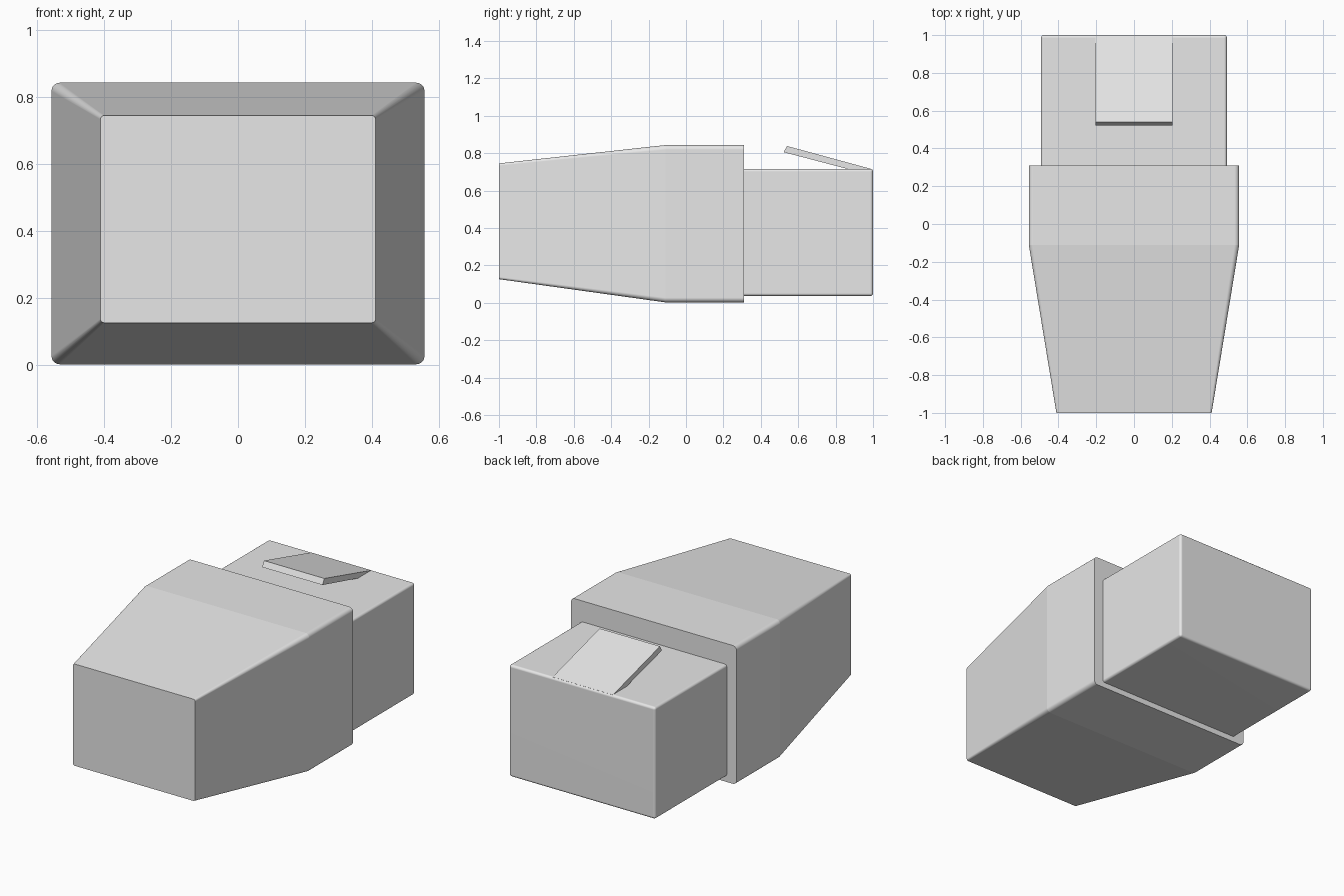
import bpy, bmesh, math

default_cube = bpy.data.objects.get("Cube")
if default_cube:
    bpy.data.objects.remove(default_cube, do_unlink=True)

# Single light grey plastic
grey = bpy.data.materials.new("light_grey")
grey.use_nodes = True
colour = (0.8, 0.8, 0.8, 1)
grey.diffuse_color = colour
grey.node_tree.nodes["Principled BSDF"].inputs["Base Color"].default_value = colour


def rounded_rect(y, half_w, z0, z1, r, steps=5):
    """Rounded rectangle across the model at depth y."""
    centres = [(half_w - r, z1 - r), (r - half_w, z1 - r),
               (r - half_w, z0 + r), (half_w - r, z0 + r)]
    pts = []
    for corner, (cx, cz) in enumerate(centres):
        for s in range(steps + 1):
            a = math.pi / 2 * (corner + s / steps)
            pts.append((cx + r * math.cos(a), y, cz + r * math.sin(a)))
    return pts


def loft(name, sections, smooth=True):
    """Skin a list of matching sections, with sharp rings and closed ends."""
    bm = bmesh.new()
    rings = [[bm.verts.new(p) for p in sec] for sec in sections]
    n = len(rings[0])
    for a, b in zip(rings, rings[1:]):
        for i in range(n):
            j = (i + 1) % n
            bm.faces.new((a[i], a[j], b[j], b[i]))
    bm.faces.new(rings[0])
    bm.faces.new(rings[-1])
    bmesh.ops.recalc_face_normals(bm, faces=bm.faces)
    for f in bm.faces:
        f.smooth = smooth
    for ring in rings:
        for i in range(n):
            bm.edges.get((ring[i], ring[(i + 1) % n])).smooth = False
    mesh = bpy.data.meshes.new(name)
    bm.to_mesh(mesh)
    bm.free()
    mesh.materials.append(grey)
    obj = bpy.data.objects.new(name, mesh)
    bpy.context.collection.objects.link(obj)
    return obj


def weighted_normals(obj):
    mod = obj.modifiers.new("Weighted Normals", "WEIGHTED_NORMAL")
    mod.keep_sharp = True


# Tapered grip housing
housing = loft("housing", [
    rounded_rect(-1.0, 0.411, 0.126, 0.745, 0.012),
    rounded_rect(-0.11, 0.557, 0.002, 0.843, 0.025),
    rounded_rect(0.31, 0.557, 0.002, 0.843, 0.025),
])
weighted_normals(housing)

# Plug block with softened edges, seated in the housing
bpy.ops.mesh.primitive_cube_add(size=1, location=(0, 0.62, 0.376))
plug = bpy.context.object
plug.name = "plug_block"
plug.dimensions = (0.984, 0.76, 0.68)
bpy.ops.object.transform_apply(location=False, rotation=False, scale=True)
plug.data.materials.append(grey)
bevel = plug.modifiers.new("Bevel", "BEVEL")
bevel.width = 0.015
bevel.segments = 4
for poly in plug.data.polygons:
    poly.use_smooth = True
weighted_normals(plug)

# Springy latch tab rising toward the housing
tab_profile = [(0.992, 0.715), (0.54, 0.838), (0.522, 0.805), (0.865, 0.715),
               (0.92, 0.70), (0.985, 0.70)]
loft("latch_tab", [[(x, y, z) for y, z in tab_profile] for x in (-0.203, 0.203)],
     smooth=False)
